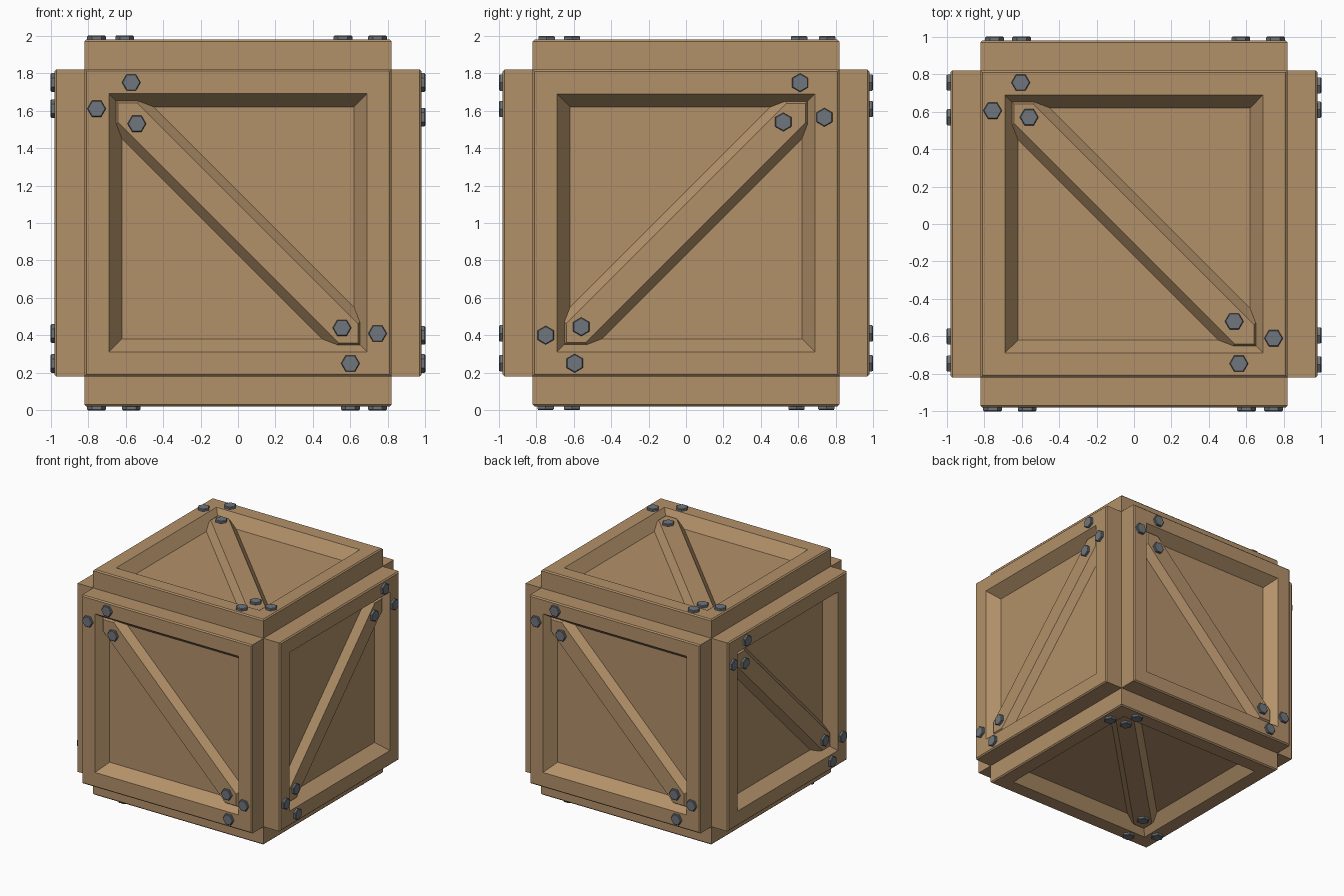
import bpy, bmesh, math
from mathutils import Matrix, Vector

cube = bpy.data.objects.get("Cube")
if cube:
    bpy.data.objects.remove(cube, do_unlink=True)


def material(name, color):
    mat = bpy.data.materials.new(name)
    mat.use_nodes = True
    mat.diffuse_color = color
    bsdf = next(n for n in mat.node_tree.nodes if n.type == 'BSDF_PRINCIPLED')
    bsdf.inputs["Base Color"].default_value = color
    return mat


WOOD = material("tan_wood", (0.45, 0.285, 0.144, 1))
STEEL = material("grey_steel", (0.16, 0.183, 0.207, 1))


def loft(name, rings, matrix, mat):
    """Skin a stack of (outline, height) rings, cap both ends, place it."""
    bm = bmesh.new()
    loops = [[bm.verts.new((u, v, h)) for u, v in outline] for outline, h in rings]
    n = len(loops[0])
    for a, b in zip(loops, loops[1:]):
        for i in range(n):
            j = (i + 1) % n
            bm.faces.new((a[i], a[j], b[j], b[i]))
    bm.faces.new(loops[0])
    bm.faces.new(loops[-1])
    bm.transform(matrix)
    bmesh.ops.recalc_face_normals(bm, faces=bm.faces)
    mesh = bpy.data.meshes.new(name)
    bm.to_mesh(mesh)
    bm.free()
    mesh.materials.append(mat)
    obj = bpy.data.objects.new(name, mesh)
    bpy.context.collection.objects.link(obj)
    return obj


def square(r):
    return [(-r, -r), (r, -r), (r, r), (-r, r)]


def diagonal(r, w):
    """Strip from upper left to lower right, ends cut to the square corner."""
    return [(-r, r), (-r, r - w), (r - w, -r), (r, -r), (r, w - r), (w - r, r)]


def hexagon(r, centre, turn):
    return [(centre[0] + r * math.cos(turn + i * math.pi / 3),
             centre[1] + r * math.sin(turn + i * math.pi / 3)) for i in range(6)]


# Local frames: across, up and outward directions of each side
X, Y, Z = Vector((1, 0, 0)), Vector((0, 1, 0)), Vector((0, 0, 1))
SIDES = {
    "front": (X, Z, -Y), "back": (-X, Z, Y),
    "right": (-Y, Z, X), "left": (-Y, Z, -X),
    "top": (X, Y, Z), "bottom": (X, -Y, -Z),
}

# Bolt spots; the third and last of each list sit on the brace
PLAIN = [(-.57, .75), (-.755, .61), (-.54, .53), (.6, -.75), (.745, -.59), (.555, -.56)]
BOLTS = {
    "right": [(-.61, .75), (-.74, .565), (-.52, .54), (.595, -.75), (.75, -.6), (.56, -.555)],
    "top": [(-.605, .755), (-.755, .605), (-.56, .57), (.56, -.745), (.745, -.61), (.535, -.52)],
}

OUTER, FACE, RECESS, BRACE = 0.82, 0.98, 0.88, 0.94

# Solid core filling the crate
loft("crate_core", [(square(OUTER), -OUTER), (square(OUTER), OUTER)],
     Matrix.Translation(Z), WOOD)

for side, (across, up, out) in SIDES.items():
    basis = Matrix((across, up, out)).transposed().to_4x4()
    place = Matrix.Translation(Z) @ basis

    # Framed panel with chamfered rim and sloped recess
    loft(side + "_panel",
         [(square(OUTER), 0.8), (square(OUTER), FACE - 0.01),
          (square(OUTER - 0.01), FACE), (square(0.69), FACE),
          (square(0.62), RECESS)], place, WOOD)

    # Diagonal brace with sloped flanks
    loft(side + "_brace",
         [(diagonal(0.68, 0.175), RECESS - 0.005),
          (diagonal(0.64, 0.102), BRACE)], place, WOOD)

    # Hexagonal bolt heads
    turn = math.pi / 6 if side in ("right", "left") else 0
    for i, spot in enumerate(BOLTS.get(side, PLAIN)):
        base = BRACE if i % 3 == 2 else FACE
        loft(f"{side}_bolt_{i + 1}",
             [(hexagon(0.05, spot, turn), base - 0.01),
              (hexagon(0.05, spot, turn), base + 0.015),
              (hexagon(0.045, spot, turn), base + 0.02)], place, STEEL)
